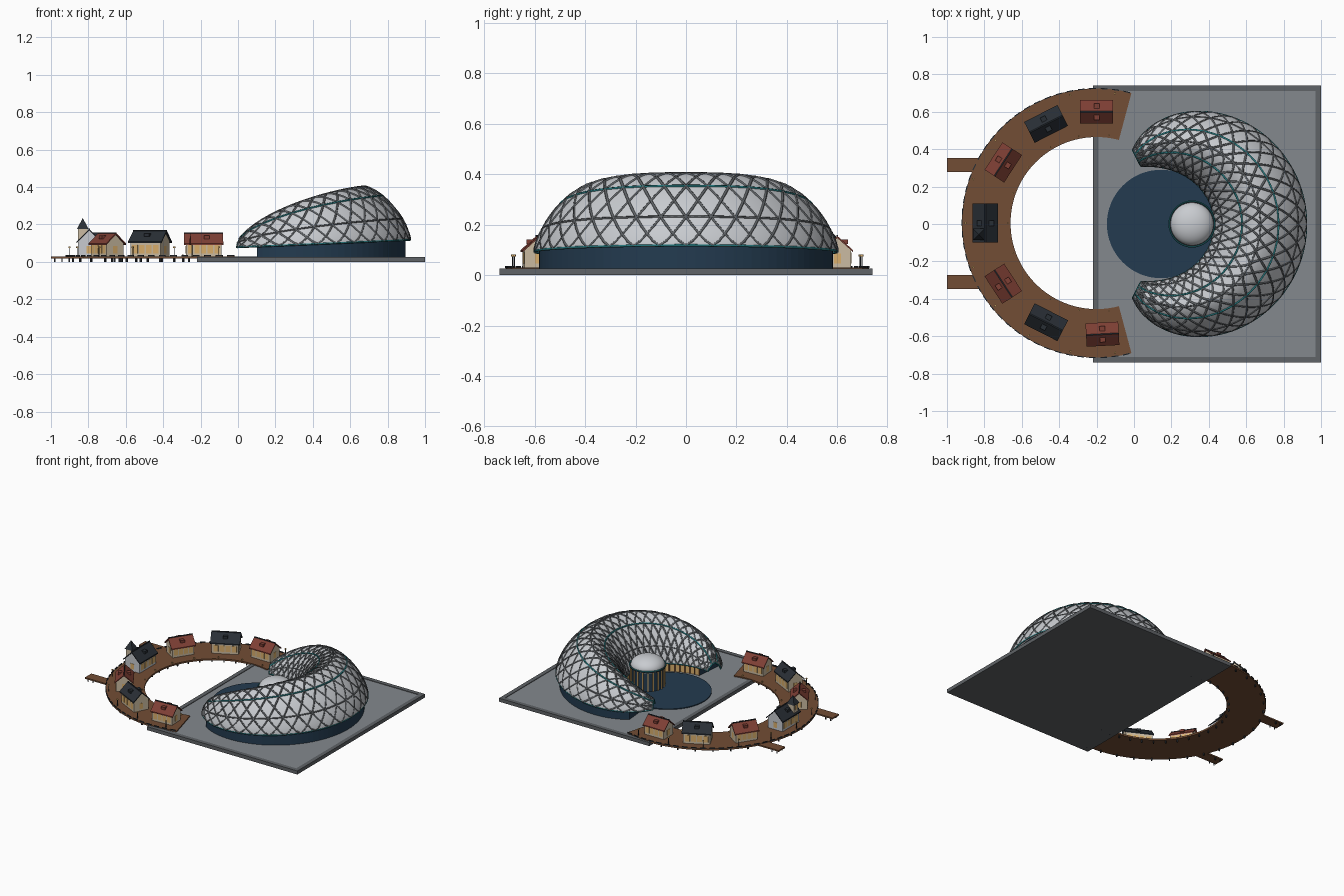
import bpy, bmesh
from math import sin, cos, pi, radians, copysign
from mathutils import Matrix, Vector

cube = bpy.data.objects.get("Cube")
if cube:
    bpy.data.objects.remove(cube, do_unlink=True)


def material(name, r, g, b):
    m = bpy.data.materials.new(name)
    m.use_nodes = True
    m.diffuse_color = (r, g, b, 1)
    m.node_tree.nodes["Principled BSDF"].inputs["Base Color"].default_value = (r, g, b, 1)
    return m


PAVING = material("paving grey", .23, .25, .27)
STEEL = material("steel grey", .115, .125, .135)
NAVY = material("navy glass", .017, .044, .08)
SHELL = material("pale shell", .58, .6, .63)
TEAL = material("teal trim", .02, .2, .22)
WOOD = material("brown timber", .17, .075, .035)
RED = material("red tile", .21, .05, .035)
SLATE = material("dark slate", .022, .028, .036)
CREAM = material("cream plaster", .6, .5, .36)
AMBER = material("amber window", .7, .43, .15)


class Part:
    """Collects coloured pieces into one object."""

    def __init__(self, name):
        self.name, self.bm, self.mats = name, bmesh.new(), []

    def slot(self, mat):
        if mat not in self.mats:
            self.mats.append(mat)
        return self.mats.index(mat)

    def solid(self, verts, faces, mat):
        vs = [self.bm.verts.new(v) for v in verts]
        for f in faces:
            self.bm.faces.new([vs[i] for i in f]).material_index = self.slot(mat)

    def box(self, size, loc, mat, place=Matrix()):
        m = place @ Matrix.Translation(loc) @ Matrix.Diagonal((*size, 1))
        made = bmesh.ops.create_cube(self.bm, size=1, matrix=m)
        for f in {f for v in made["verts"] for f in v.link_faces}:
            f.material_index = self.slot(mat)

    def cone(self, r1, r2, depth, loc, mat, sides, place=Matrix()):
        made = bmesh.ops.create_cone(self.bm, cap_ends=True, segments=sides, radius1=r1, radius2=r2,
                                     depth=depth, matrix=place @ Matrix.Translation(loc))
        for f in {f for v in made["verts"] for f in v.link_faces}:
            f.material_index = self.slot(mat)

    def finish(self, smooth=False, fix=True):
        if fix:
            bmesh.ops.recalc_face_normals(self.bm, faces=self.bm.faces)
        me = bpy.data.meshes.new(self.name)
        for f in self.bm.faces:
            f.smooth = smooth
        self.bm.to_mesh(me)
        self.bm.free()
        for m in self.mats:
            me.materials.append(m)
        ob = bpy.data.objects.new(self.name, me)
        bpy.context.collection.objects.link(ob)
        return ob


def tubes(name, paths, radius, mat):
    cu = bpy.data.curves.new(name, "CURVE")
    cu.dimensions = "3D"
    cu.bevel_depth, cu.bevel_resolution = radius, 0
    for path in paths:
        sp = cu.splines.new("POLY")
        sp.points.add(len(path) - 1)
        for p, co in zip(sp.points, path):
            p.co = (*co, 1)
    cu.materials.append(mat)
    bpy.context.collection.objects.link(bpy.data.objects.new(name, cu))


# Plaza slab with a raised kerb
slab = Part("plaza_slab")
slab.box((1.22, 1.48, .02), (.39, 0, .01), STEEL)
slab.box((1.16, 1.42, .004), (.39, 0, .02), PAVING)
for side in (-1, 1):
    slab.box((1.22, .03, .026), (.39, side * .725, .013), STEEL)
    slab.box((.03, 1.48, .026), (.39 + side * .595, 0, .013), STEEL)
slab.finish()

pool = Part("pool")
pool.cone(.29, .29, .008, (.145, 0, .024), NAVY, 64)
pool.finish()


# Crescent shell: s runs tip to tip, w runs inner rim to outer rim
def rim_point(s, w):
    a, t = abs(s), radians(128.6) * s
    ro, ri = .61 - .105 * a ** 6, .285 + .043 * a ** 4
    outer = Vector((.31 + ro * cos(t), ro * sin(t), 0))
    t = radians(109) * s
    inner = Vector((.145 + ri * cos(t), ri * sin(t), 0))
    p = inner.lerp(outer, w)
    p.z = .075 + .043 * max(p.x, 0)
    return p


def shell_point(s, v, lift=0):
    c = -cos(pi * v)
    w = (1 + copysign(abs(c) ** 1.33, c)) / 2
    p = rim_point(s, w)
    top = .4 - .27 * abs(s) ** 2.5
    p.z += (top - p.z) * max(sin(pi * v), 0) ** 1.33 + lift
    return p


NS, NV = 96, 36
shell = Part("crescent_shell")
shell.solid([shell_point(2 * i / NS - 1, j / NV) for i in range(NS + 1) for j in range(NV + 1)],
            [(i * (NV + 1) + j, (i + 1) * (NV + 1) + j, (i + 1) * (NV + 1) + j + 1, i * (NV + 1) + j + 1)
             for i in range(NS) for j in range(NV)], SHELL)
skin = shell.finish(smooth=True)
mod = skin.modifiers.new("thickness", "SOLIDIFY")
mod.thickness, mod.offset = .006, 0

# Diagonal lattice and long ribs over the shell
BAYS, BANDS, STEP = 26, 6, 4
diagonals = []
for direction in (-1, 1):
    for start in range(-BANDS, BAYS + BANDS + 1):
        path = []
        for k in range(BANDS * STEP + 1):
            bay = start + direction * k / STEP
            if 0 <= bay <= BAYS:
                path.append(shell_point(2 * bay / BAYS - 1, k / (BANDS * STEP), .003))
        if len(path) > 1:
            diagonals.append(path)


def rib(v):
    return [shell_point(2 * i / NS - 1, v, .004) for i in range(NS + 1)]


tubes("shell_lattice", diagonals, .0065, STEEL)
tubes("shell_ribs", [rib(v / 6) for v in (1, 3, 5)], .0055, STEEL)
ends = [[shell_point(s, j / NV) for j in range(NV + 1)] for s in (-1, 1)]
tubes("shell_trim", [rib(v / 3) for v in range(4)] + ends, .006, TEAL)

# Glazed hall under the shell: dark outside, lit inside with timber fins
hall = Part("hall_walls")
N = 60
steps = [.87 * (2 * i / N - 1) for i in range(N + 1)]
loop = [rim_point(s, .95) for s in steps] + [rim_point(s, .06) for s in reversed(steps)]
count = len(loop)
verts = [(p.x, p.y, z) for p in loop for z in (.022, p.z + .012)]
for i in range(count):
    j = (i + 1) % count
    quad = [verts[k] for k in (2 * i, 2 * j, 2 * j + 1, 2 * i + 1)]
    hall.solid(quad, [(0, 1, 2, 3)], AMBER if N < i < count - 1 else NAVY)
for i in range(N + 1, count, 2):
    p = loop[i]
    hall.box((.008, .008, p.z - .012), (p.x, p.y, p.z / 2 + .015), WOOD)
hall.finish(fix=False)

# Round drum with a shallow pale dome
drum = Part("drum")
drum.cone(.112, .112, .15, (.31, 0, .095), NAVY, 40)
for i in range(20):
    turn = Matrix.Translation((.31, 0, 0)) @ Matrix.Rotation(2 * pi * i / 20, 4, "Z")
    drum.box((.01, .008, .145), (.113, 0, .095), AMBER, turn)
drum.cone(.122, .122, .01, (.31, 0, .172), SLATE, 40)
drum.finish()
dome = Part("drum_dome")
bmesh.ops.create_uvsphere(dome.bm, u_segments=40, v_segments=20, radius=.115,
                          matrix=Matrix.Translation((.31, 0, .175)) @ Matrix.Diagonal((1, 1, .6, 1)))
dome.slot(SHELL)
dome.finish(smooth=True)
tubes("drum_trim", [[(.31 + .122 * cos(a * pi / 20), .122 * sin(a * pi / 20), .178) for a in range(41)]],
      .004, TEAL)


# Curved boardwalk with edging, piles, lamps and two jetties
def ring(angle, radius=0.0):
    return (Matrix.Translation((-.2, .005, 0)) @ Matrix.Rotation(radians(angle), 4, "Z")
            @ Matrix.Translation((radius, 0, 0)))


deck = Part("boardwalk")
SEG, A0, A1 = 70, 75, 285
corners = [ring(A0 + (A1 - A0) * i / SEG) @ Vector((r, 0, z)) for i in range(SEG + 1)
           for r, z in ((.46, .018), (.72, .018), (.72, .03), (.46, .03))]
faces = [(4 * i + k, 4 * i + (k + 1) % 4, 4 * i + 4 + (k + 1) % 4, 4 * i + 4 + k)
         for i in range(SEG) for k in range(4)]
deck.solid(corners, faces + [(0, 1, 2, 3), tuple(4 * SEG + k for k in range(4))], WOOD)
for y in (-.31, .315):
    deck.box((.18, .075, .01), (-.91, y, .023), WOOD)
    for x in (-.98, -.94):
        for side in (-.03, .03):
            deck.box((.006, .006, .022), (x, y + side, .011), SLATE)
deck.finish()

fittings = Part("boardwalk_fittings")
for i in range(43):
    fittings.box((.006, .036, .008), (0, 0, .032), SLATE, ring(77 + i * 4.9, .719))
for i in range(22):
    for r in (.475, .705):
        fittings.box((.008, .008, .026), (0, 0, .013), SLATE, ring(78 + i * 9.7, r))
for i in range(11):
    for r in (.475, .7):
        lamp = ring(82 + i * 19.6, r)
        if r > .6:
            fittings.box((.004, .004, .05), (0, 0, .053), SLATE, lamp)
            fittings.box((.01, .01, .007), (0, 0, .078), AMBER, lamp)
        else:
            fittings.box((.007, .007, .012), (0, 0, .034), AMBER, lamp)
fittings.finish()


# Gabled houses: local x points outward, local y along the boardwalk
def house(name, angle, length, width, eave, peak, wall, roof):
    h, m = Part(name), ring(angle, .595)
    x, y = width / 2 - .008, length / 2 - .01
    outline = [(-x, .03), (x, .03), (x, eave), (0, peak - .008), (-x, eave)]
    ring5 = [(k, (k + 1) % 5, (k + 1) % 5 + 5, k + 5) for k in range(5)]
    caps = [(4, 3, 2, 1, 0), (5, 6, 7, 8, 9)]
    h.solid([m @ Vector((px, py, pz)) for py in (-y, y) for px, pz in outline], ring5 + caps, wall)
    low = eave - (peak - eave) * .12
    for sx in (-1, 1):
        slope = [(0, peak), (sx * width / 2, low), (sx * width / 2, low - .008), (0, peak - .008)]
        h.solid([m @ Vector((px, py, pz)) for py in (-length / 2, length / 2) for px, pz in slope],
                [(k, (k + 1) % 4, (k + 1) % 4 + 4, k + 4) for k in range(4)] + [(3, 2, 1, 0), (4, 5, 6, 7)], roof)
        h.box((.026, .03, .018), (sx * width * .24, 0, (peak + eave) / 2 + .002), roof, m)
        for k in range(4):
            h.box((.004, y * .36, .045), (sx * x, (k - 1.5) * y * .46, .068), AMBER, m)
        h.box((.028, .004, .04), (0, sx * y, .065), AMBER, m)
    h.box((.006, length, .006), (0, 0, peak), SLATE, m)
    return h


plan = [(90, RED), (117, SLATE), (147, RED), (213, RED), (243, SLATE), (273, RED)]
for number, (angle, roof) in enumerate(plan, 1):
    dark = roof == SLATE
    house(f"house_{number}", angle, .2 if dark else .175, .125, .115 if dark else .105,
          .168 if dark else .155, CREAM, roof).finish()

# Chapel with corner tower and spire
chapel = house("chapel", 180, .21, .135, .115, .175, SHELL, SLATE)
chapel.box((.05, .05, .145), (-.83, -.055, .1025), CREAM)
chapel.box((.052, .02, .03), (-.83, -.055, .15), AMBER)
chapel.cone(.044, 0, .06, (0, 0, .205), SLATE, 4,
            Matrix.Translation((-.83, -.055, 0)) @ Matrix.Rotation(pi / 4, 4, "Z"))
chapel.finish()
